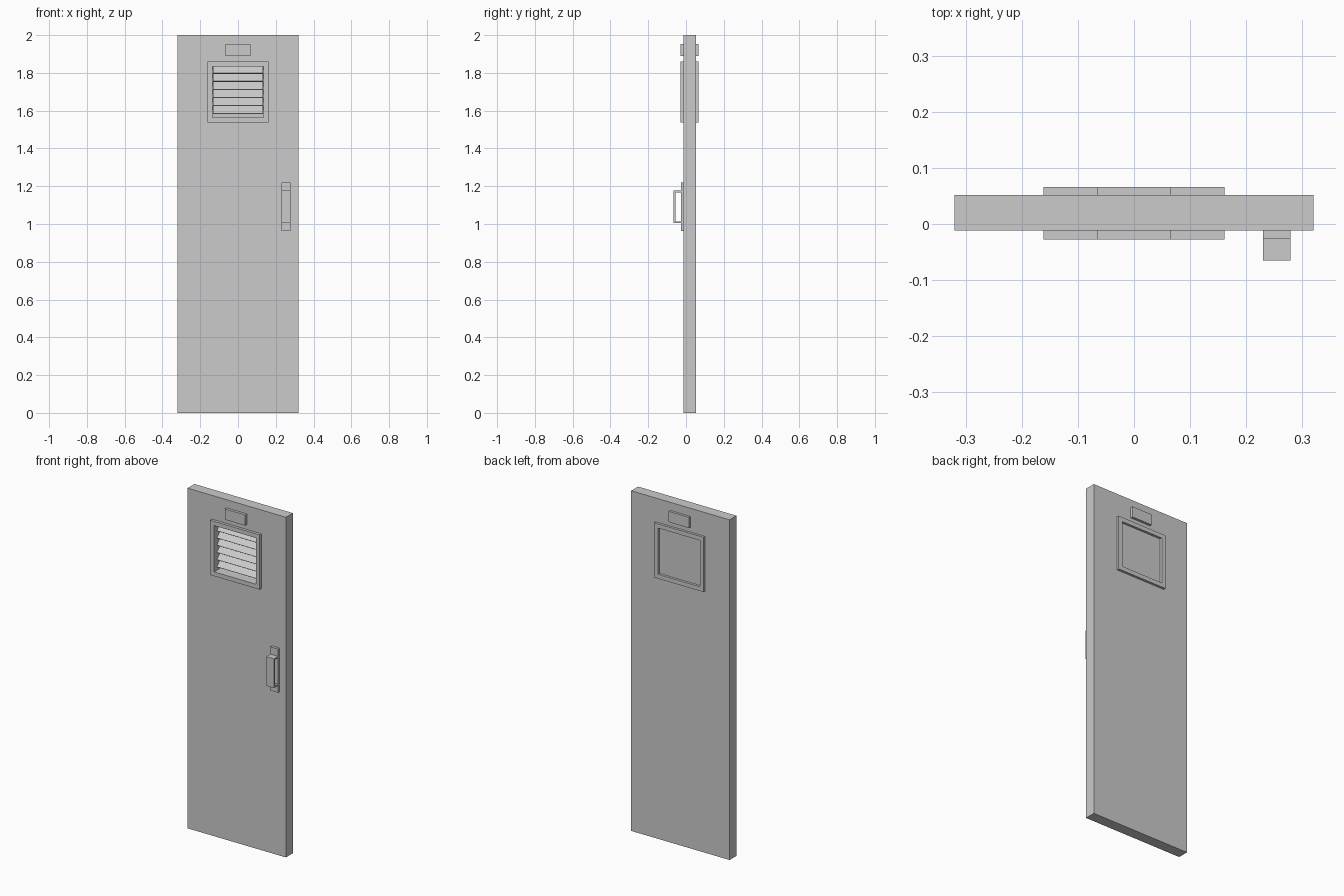
import bpy, bmesh, math
from mathutils import Matrix, Vector

if "Cube" in bpy.data.objects:
    bpy.data.objects.remove(bpy.data.objects["Cube"])


def finish(name, bm):
    bmesh.ops.recalc_face_normals(bm, faces=bm.faces)
    mesh = bpy.data.meshes.new(name)
    bm.to_mesh(mesh)
    bm.free()
    obj = bpy.data.objects.new(name, mesh)
    bpy.context.collection.objects.link(obj)
    return obj


def box(name, x, y, z, tilt=0.0):
    """Box from (min, max) ranges, optionally tilted about its own x axis."""
    size = [r[1] - r[0] for r in (x, y, z)]
    mid = Vector([(r[0] + r[1]) / 2 for r in (x, y, z)])
    bm = bmesh.new()
    bmesh.ops.create_cube(bm, size=1)
    bm.transform(Matrix.Translation(mid) @ Matrix.Rotation(tilt, 4, 'X')
                 @ Matrix.Diagonal((*size, 1)))
    return finish(name, bm)


def frame(name, y, zc, outer, inner):
    """Square ring lying in the xz plane, y gives its (min, max) depth."""
    bm = bmesh.new()
    corners = [(-1, -1), (1, -1), (1, 1), (-1, 1)]
    section = [(outer, y[0]), (outer, y[1]), (inner, y[1]), (inner, y[0])]
    rings = [[bm.verts.new((cx * r, d, zc + cz * r)) for cx, cz in corners]
             for r, d in section]
    for i in range(4):
        a, b = rings[i], rings[(i + 1) % 4]
        for j in range(4):
            k = (j + 1) % 4
            bm.faces.new((a[j], a[k], b[k], b[j]))
    return finish(name, bm)


FRONT, BACK = -0.012, 0.052
VENT_Z, VENT_OUT, VENT_IN = 1.699, 0.161, 0.136

# Door slab with a blind recess behind the vent
door = box("door_panel", (-0.32, 0.32), (FRONT, BACK), (0, 2))
cutter = box("vent_cutter", (-VENT_IN, VENT_IN), (-0.1, 0.04),
             (VENT_Z - VENT_IN, VENT_Z + VENT_IN))
cutter.hide_render = True
cutter.hide_set(True)
cut = door.modifiers.new("recess", 'BOOLEAN')
cut.operation = 'DIFFERENCE'
cut.solver = 'EXACT'
cut.object = cutter

# Vent frame and label plate on both sides
for side, y in (("front", (-0.028, FRONT)), ("back", (BACK, 0.066))):
    frame(f"vent_frame_{side}", y, VENT_Z, VENT_OUT, VENT_IN)
    box(f"label_plate_{side}", (-0.066, 0.066), y, (1.889, 1.952))

# Louvre slats sloping down towards the front
for i in range(6):
    z = 1.817 - i * 0.0425
    box(f"vent_slat_{i + 1}", (-0.132, 0.132), (-0.0145, 0.0425),
        (z - 0.002, z + 0.002), math.radians(45))

# Handle back plate and bent strap grip
HX = (0.23, 0.279)
box("handle_plate", HX, (-0.027, FRONT), (0.963, 1.22))
bm = bmesh.new()
T, Y0, Y1, Z0, Z1 = 0.009, -0.027, -0.065, 1.005, 1.177
profile = [(Y0, Z0), (Y1, Z0), (Y1, Z1), (Y0, Z1),
           (Y0, Z1 - T), (Y1 + T, Z1 - T), (Y1 + T, Z0 + T), (Y0, Z0 + T)]
face = bm.faces.new([bm.verts.new((HX[0], y, z)) for y, z in profile])
ext = bmesh.ops.extrude_face_region(bm, geom=[face], use_keep_orig=True)
bmesh.ops.translate(bm, vec=(HX[1] - HX[0], 0, 0),
                    verts=[v for v in ext["geom"] if isinstance(v, bmesh.types.BMVert)])
finish("handle_grip", bm)
